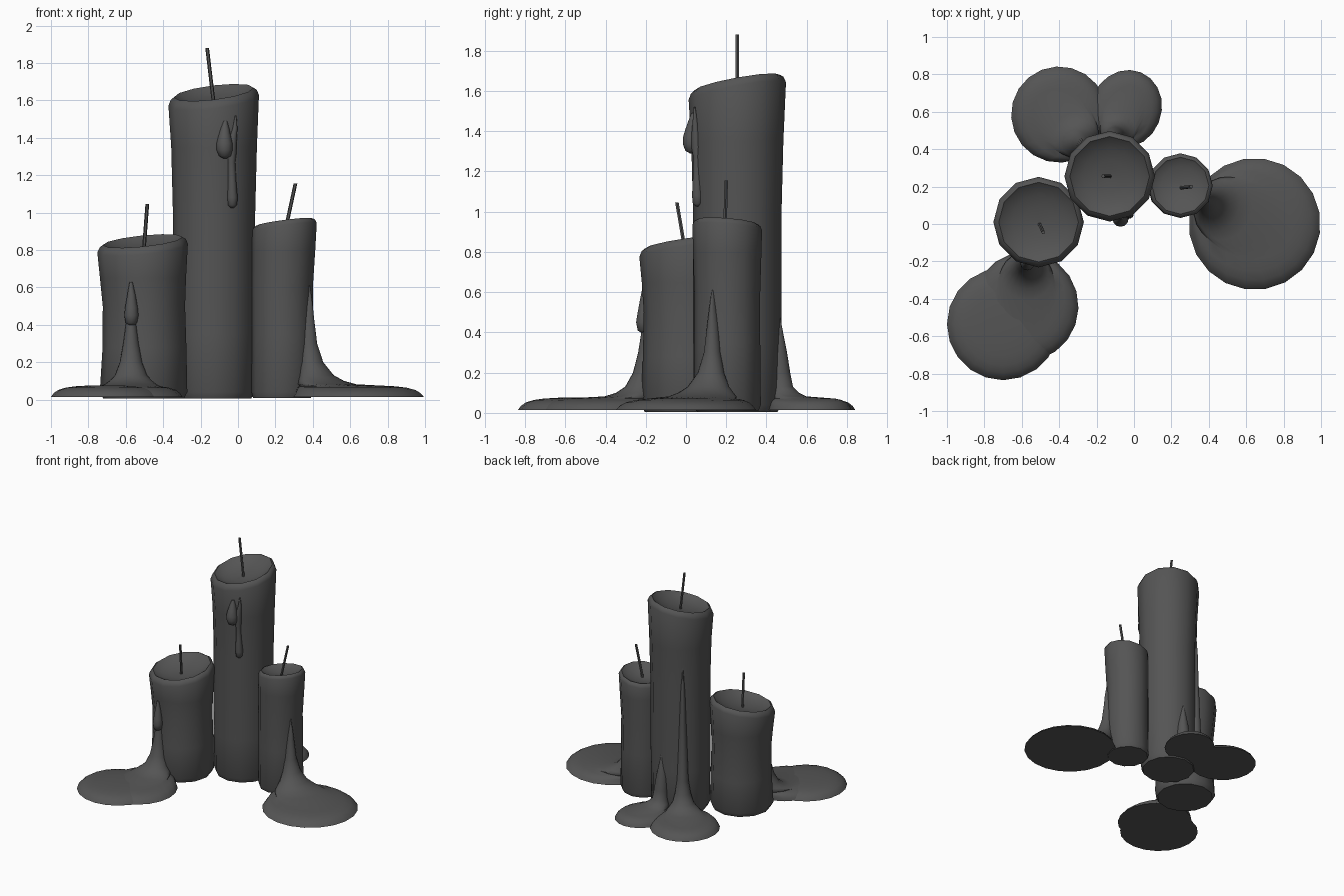
import bpy, bmesh, math
from mathutils import Vector

if "Cube" in bpy.data.objects:
    bpy.data.objects.remove(bpy.data.objects["Cube"])

wax = bpy.data.materials.new("dark_wax")
wax.diffuse_color = (0.09, 0.09, 0.09, 1)
wax.use_nodes = True
wax.node_tree.nodes["Principled BSDF"].inputs["Base Color"].default_value = wax.diffuse_color


def loft(name, rings):
    """Skin a stack of equal-sized point rings, capped at both ends."""
    bm = bmesh.new()
    loops = [[bm.verts.new(p) for p in ring] for ring in rings]
    n = len(loops[0])
    for a, b in zip(loops, loops[1:]):
        for i in range(n):
            j = (i + 1) % n
            bm.faces.new((a[i], a[j], b[j], b[i]))
    bm.faces.new(loops[0])
    bm.faces.new(loops[-1])
    bmesh.ops.recalc_face_normals(bm, faces=bm.faces)
    mesh = bpy.data.meshes.new(name)
    bm.to_mesh(mesh)
    bm.free()
    mesh.materials.append(wax)
    ob = bpy.data.objects.new(name, mesh)
    bpy.context.collection.objects.link(ob)
    bpy.ops.object.select_all(action='DESELECT')
    ob.select_set(True)
    bpy.context.view_layer.objects.active = ob
    bpy.ops.object.shade_smooth_by_angle(angle=math.radians(50))
    return ob


def angles(n):
    return [2 * math.pi * i / n for i in range(n)]


def candle(name, y, rows, slope, lip, sides=12):
    """rows: (z, radius, x centre), last row is the slanted shoulder."""
    rings = []

    def ring(z, r, x, tilt):
        rings.append([(x + r * math.cos(a), y + r * math.sin(a),
                       z + tilt * r * (slope[0] * math.cos(a) + slope[1] * math.sin(a)))
                      for a in angles(sides)])
    for i, (z, r, x) in enumerate(rows):
        ring(z, r, x, 1 if i == len(rows) - 1 else 0)
    # rounded lip and shallow melted bowl
    z, r, x = rows[-1]
    for f, dz in ((0.95, lip * 0.7), (0.88, lip), (0.8, lip * 0.6),
                  (0.6, 0.002), (0.35, -0.012), (0.03, -0.018)):
        ring(z + dz, r * f, x, 1)
    return loft(name, rings)


def wick(name, a, b, r=0.01):
    loft(name, [[Vector(p) + Vector((r * math.cos(t), r * math.sin(t), 0))
                 for t in angles(6)] for p in (a, b)])


# Shared pool edge profile: (height, fraction of radius)
POOL_EDGE = ((0.071, 0.58), (0.064, 0.74), (0.052, 0.87), (0.035, 0.95), (0.015, 1.0))


def drip_pool(name, origin, pool, P, R, H):
    """Run of wax down the candle side, spreading into a flat pool."""
    o, c = Vector(origin), Vector(pool)
    D = (c - o).length
    d = (c - o).normalized()
    s = Vector((-d.y, d.x))
    k = P / 0.345
    k2 = (k + 1) / 2
    run = [(H, 0.0, 0.006), (H * 0.82 + 0.02, 0.013, 0.018), (H * 0.5 + 0.14, 0.02, 0.027),
           (0.3, 0.038, 0.042), (0.2, 0.07 * k2, 0.066 * k2),
           (0.13, 0.125 * k, 0.105 * k), (0.1, 0.18 * k, 0.14 * k), (0.082, 0.25 * k, 0.17 * k)]
    rows = [(z, R - 0.05, R + out, w) for z, out, w in run]
    rows += [(z, min(D - f * P, R - 0.05), D + f * P, f * P) for z, f in POOL_EDGE]
    rings = []
    for z, inner, outer, w in rows:
        m, h = (inner + outer) / 2, (outer - inner) / 2
        rings.append([(*(o + d * (m + h * math.cos(a)) + s * w * math.sin(a)), z)
                      for a in angles(20)])
    loft(name, rings)


def drop(name, rows):
    """Hanging bead: rows of (x, y, z, radius)."""
    loft(name, [[(x + r * math.cos(a), y + r * math.sin(a), z)
                 for a in angles(12)] for x, y, z, r in rows])


# Candle bodies
candle("tall_candle", 0.255, [(0.005, 0.2, -0.13), (0.04, 0.216, -0.13), (0.35, 0.219, -0.13),
       (1.0, 0.22, -0.128), (1.35, 0.229, -0.128), (1.6, 0.242, -0.13)], (0.12, 0.18), 0.042)
candle("left_candle", 0.01, [(0.005, 0.215, -0.505), (0.04, 0.234, -0.505), (0.28, 0.224, -0.5),
       (0.5, 0.22, -0.503), (0.65, 0.23, -0.508), (0.81, 0.242, -0.51)], (0.1, 0.14), 0.038)
candle("right_candle", 0.205, [(0.01, 0.155, 0.235), (0.04, 0.167, 0.239), (0.35, 0.164, 0.238),
       (0.6, 0.164, 0.236), (0.8, 0.17, 0.243), (0.922, 0.173, 0.248)], (0.13, -0.08), 0.027)

# Wicks
wick("tall_wick", (-0.128, 0.255, 1.57), (-0.165, 0.255, 1.88))
wick("left_wick", (-0.505, 0.0, 0.78), (-0.485, -0.045, 1.045))
wick("right_wick", (0.25, 0.193, 0.89), (0.307, 0.2, 1.155))

# Runs and pools of melted wax
drip_pool("right_wax_pool", (0.24, 0.2), (0.645, 0.0), 0.352, 0.162, 0.61)
drip_pool("front_wax_pool", (-0.565, 0.01), (-0.58, -0.45), 0.283, 0.21, 0.55)
drip_pool("back_left_wax_pool", (-0.13, 0.255), (-0.4, 0.585), 0.257, 0.219, 1.2)
drip_pool("back_right_wax_pool", (-0.19, 0.255), (-0.035, 0.635), 0.19, 0.226, 0.5)

# Second lobe of the front pool
loft("front_pool_lobe", [[(-0.7 + 0.3 * f * math.cos(a), -0.535 + 0.3 * f * math.sin(a), z)
                          for a in angles(20)] for z, f in ((0.076, 0.3),) + POOL_EDGE])

# Hanging beads on the candle fronts
drop("tall_bead", [(-0.07, 0.03, 1.29, 0.01), (-0.07, 0.028, 1.302, 0.031), (-0.072, 0.028, 1.335, 0.043),
                   (-0.072, 0.028, 1.37, 0.043), (-0.072, 0.03, 1.41, 0.033), (-0.07, 0.034, 1.45, 0.023),
                   (-0.068, 0.036, 1.49, 0.01)])
drop("tall_long_bead", [(-0.03, 0.058, 1.025, 0.008), (-0.03, 0.058, 1.04, 0.024), (-0.03, 0.058, 1.08, 0.028),
                        (-0.032, 0.056, 1.17, 0.022), (-0.035, 0.056, 1.27, 0.02), (-0.034, 0.053, 1.32, 0.026),
                        (-0.03, 0.05, 1.38, 0.023), (-0.016, 0.046, 1.45, 0.013), (-0.012, 0.042, 1.52, 0.004)])
drop("left_bead", [(-0.57, -0.208, 0.395, 0.01), (-0.57, -0.21, 0.41, 0.03), (-0.57, -0.21, 0.45, 0.038),
                   (-0.57, -0.208, 0.49, 0.034), (-0.57, -0.207, 0.56, 0.022), (-0.572, -0.207, 0.63, 0.008)])
